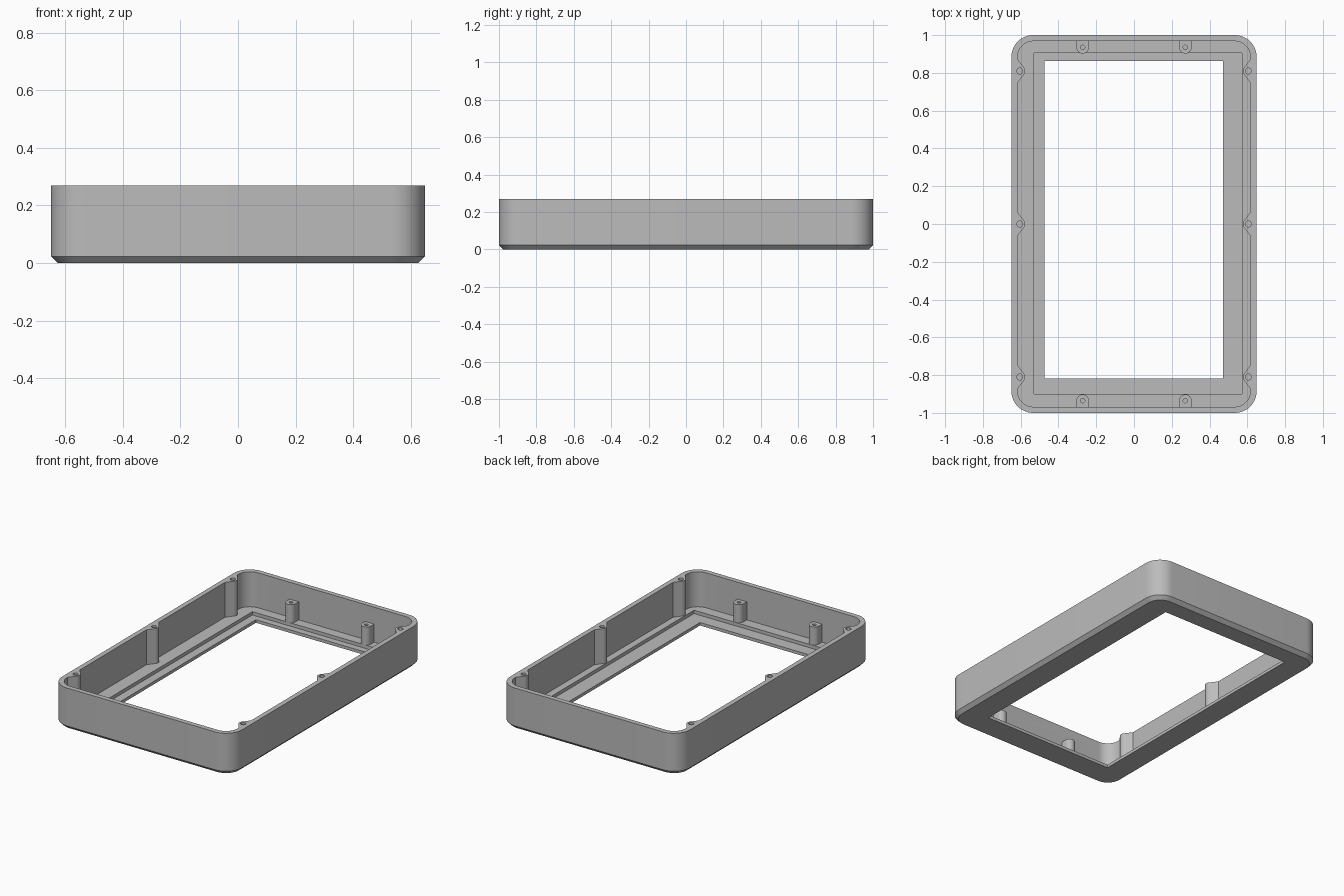
import bpy, bmesh
from math import sin, cos, pi, radians

HALF_X, HALF_Y, HEIGHT = 0.649, 1.0, 0.27
WALL, FLOOR, LEDGE, CHAMFER = 0.032, 0.042, 0.02, 0.023

old = bpy.data.objects.get("Cube")
if old:
    bpy.data.objects.remove(old, do_unlink=True)

grey = bpy.data.materials.new("plain grey")
grey.use_nodes = True
grey.diffuse_color = (0.5, 0.5, 0.5, 1)
grey.node_tree.nodes["Principled BSDF"].inputs["Base Color"].default_value = (0.5, 0.5, 0.5, 1)


def arc(cx, cy, r, start, end, steps=12):
    angles = [radians(start + (end - start) * i / steps) for i in range(steps + 1)]
    return [(cx + r * cos(a), cy + r * sin(a)) for a in angles]


def rounded_rect(hx, hy, r):
    x, y = hx - r, hy - r
    return (arc(x, y, r, 0, 90) + arc(-x, y, r, 90, 180)
            + arc(-x, -y, r, 180, 270) + arc(x, -y, r, 270, 360))


def rect(x0, x1, y0, y1):
    return [(x0, y0), (x1, y0), (x1, y1), (x0, y1)]


def loft(name, layers):
    """Closed solid through (outline, z) layers, from the bottom up."""
    bm = bmesh.new()
    rings = [[bm.verts.new((x, y, z)) for x, y in pts] for pts, z in layers]
    n = len(rings[0])
    for a, b in zip(rings, rings[1:]):
        for i in range(n):
            j = (i + 1) % n
            bm.faces.new((a[i], a[j], b[j], b[i]))
    bm.faces.new(rings[0][::-1])
    bm.faces.new(rings[-1])
    bmesh.ops.recalc_face_normals(bm, faces=bm.faces)
    mesh = bpy.data.meshes.new(name)
    bm.to_mesh(mesh)
    bm.free()
    mesh.materials.append(grey)
    obj = bpy.data.objects.new(name, mesh)
    bpy.context.collection.objects.link(obj)
    return obj


def prism(name, pts, z0, z1):
    return loft(name, [(pts, z0), (pts, z1)])


def combine(target, tool, operation):
    mod = target.modifiers.new("combine", "BOOLEAN")
    mod.object, mod.operation, mod.solver = tool, operation, "EXACT"
    bpy.context.view_layer.objects.active = target
    bpy.ops.object.modifier_apply(modifier=mod.name)
    bpy.data.objects.remove(tool, do_unlink=True)


# Outer shell with chamfered bottom edge
radius = 0.115
frame = loft("bezel_frame", [
    (rounded_rect(HALF_X - CHAMFER, HALF_Y - CHAMFER, radius - CHAMFER), 0),
    (rounded_rect(HALF_X, HALF_Y, radius), CHAMFER),
    (rounded_rect(HALF_X, HALF_Y, radius), HEIGHT)])

# Cavity outline, pinched inward where the screw bosses stand
ix, iy, ir = HALF_X - WALL, HALF_Y - WALL, 0.085
boss_ys = (-0.81, 0, 0.81)
boss_x = 0.606
half = []
for y in boss_ys:
    half += [(ix, y - 0.064)] + arc(boss_x, y, 0.03, 230, 130, 8) + [(ix, y + 0.064)]
half += arc(ix - ir, iy - ir, ir, 0, 90) + arc(ir - ix, iy - ir, ir, 90, 180)
cavity = half + [(-x, -y) for x, y in half]
combine(frame, prism("cavity_cutter", cavity, FLOOR, HEIGHT + 0.1), "DIFFERENCE")

# Shallow panel recess and the window through the floor
combine(frame, prism("recess_cutter", rect(-0.53, 0.572, -0.9, 0.905), LEDGE, 0.1), "DIFFERENCE")
combine(frame, prism("window_cutter", rect(-0.475, 0.472, -0.818, 0.863), -0.1, 0.1), "DIFFERENCE")

# Screw holes in the side bosses
for side in (-1, 1):
    for y in boss_ys:
        hole = arc(side * (boss_x - 0.001), y, 0.016, 0, 345, 23)
        combine(frame, prism("hole_cutter", hole, 0.12, HEIGHT + 0.1), "DIFFERENCE")

# Short standoffs against the end walls, each with a pilot hole
post_y, post_r, post_top = 0.935, 0.033, 0.16
for end in (-1, 1):
    for x in (-0.272, 0.272):
        outline = arc(x, post_y, post_r, 180, 360) + [(x + post_r, iy + 0.01), (x - post_r, iy + 0.01)]
        outline = [(px, end * py) for px, py in outline]
        combine(frame, prism("standoff", outline, FLOOR - 0.012, post_top), "UNION")
        hole = arc(x, end * post_y, 0.012, 0, 345, 23)
        combine(frame, prism("pilot_cutter", hole, 0.07, post_top + 0.05), "DIFFERENCE")

# Smooth the rounded corners, keep the edges crisp
bpy.ops.object.select_all(action="DESELECT")
frame.select_set(True)
bpy.context.view_layer.objects.active = frame
bpy.ops.object.shade_smooth_by_angle(angle=radians(25))
